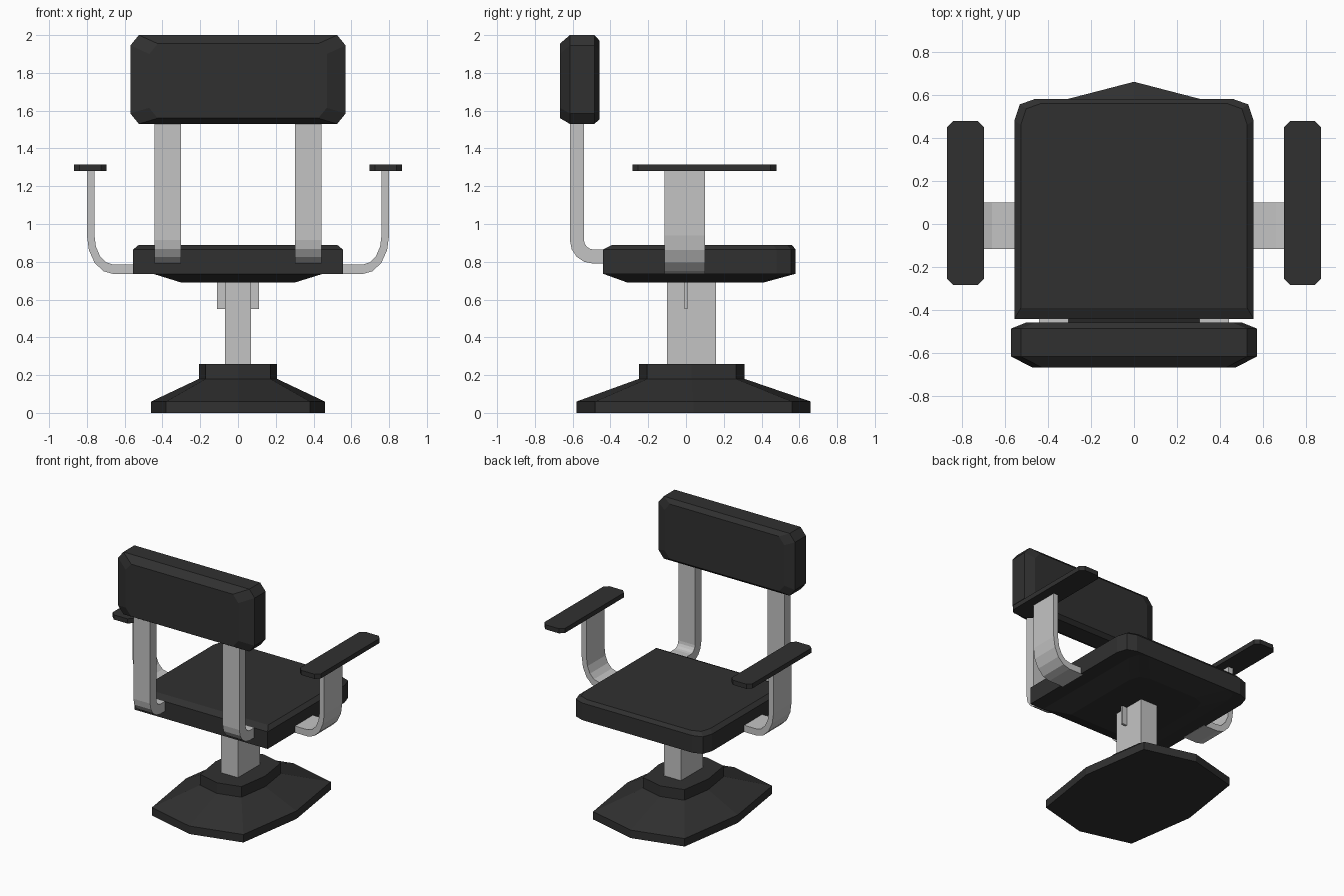
import bpy, bmesh
from math import sin, cos, pi

cube = bpy.data.objects.get("Cube")
if cube:
    bpy.data.objects.remove(cube, do_unlink=True)


def material(name, value):
    mat = bpy.data.materials.new(name)
    mat.use_nodes = True
    colour = (value, value, value, 1)
    mat.diffuse_color = colour
    mat.node_tree.nodes["Principled BSDF"].inputs["Base Color"].default_value = colour
    return mat


black = material("black padding", 0.03)
grey = material("grey metal", 0.55)


def loft(name, rings, mat):
    """Join equal-sized point rings with quads and cap both ends."""
    bm = bmesh.new()
    loops = [[bm.verts.new(p) for p in ring] for ring in rings]
    for low, high in zip(loops, loops[1:]):
        for i in range(len(low)):
            j = (i + 1) % len(low)
            bm.faces.new((low[i], low[j], high[j], high[i]))
    bm.faces.new(loops[0][::-1])
    bm.faces.new(loops[-1])
    bmesh.ops.recalc_face_normals(bm, faces=bm.faces)
    mesh = bpy.data.meshes.new(name)
    bm.to_mesh(mesh)
    bm.free()
    mesh.materials.append(mat)
    obj = bpy.data.objects.new(name, mesh)
    bpy.context.collection.objects.link(obj)
    return obj


def box(name, x0, x1, y0, y1, z0, z1, mat):
    rect = [(x0, y0), (x1, y0), (x1, y1), (x0, y1)]
    return loft(name, [[(x, y, z) for x, y in rect] for z in (z0, z1)], mat)


def chamfered(x0, x1, y0, y1, cx, cy):
    """Rectangle outline with its four corners cut."""
    return [(x0 + cx, y0), (x1 - cx, y0), (x1, y0 + cy), (x1, y1 - cy),
            (x1 - cx, y1), (x0 + cx, y1), (x0, y1 - cy), (x0, y0 + cy)]


def bent_strip(end, centre, top, outer, inner, side):
    """Side profile of a flat bar that bends from level to upright."""
    def edge(rx, rz):
        arc = [(centre[0] + side * rx * sin(a * pi / 8),
                centre[1] - rz * cos(a * pi / 8)) for a in range(5)]
        return [(end, centre[1] - rz)] + arc + [(arc[-1][0], top)]
    return edge(*outer) + edge(*inner)[::-1]


# Foot: stretched octagon with a sloping skirt and raised hub
half = [(0, 1), (0.83, 0.84), (1, 0), (0.83, -0.84)]
octagon = half + [(-x, -y) for x, y in half]
levels = [(0, 0.46, 0.62, 0.04), (0.06, 0.46, 0.62, 0.04),
          (0.18, 0.207, 0.28, 0.03), (0.26, 0.207, 0.28, 0.03)]
loft("foot", [[(x * w, y * d + c, z) for x, y in octagon]
              for z, w, d, c in levels], black)

# Column and the height lever through it
box("column", -0.07, 0.07, -0.10, 0.16, 0.25, 0.70, grey)
box("height_lever", -0.11, 0.11, -0.008, 0.008, 0.55, 0.70, grey)


# Seat cushion: square front corners, rounded rear corners
def seat_ring(z, w, y0, y1):
    right = [(w, y0), (w, y1 - 0.1), (w - 0.025, y1 - 0.025), (w - 0.095, y1)]
    return [(x, y, z) for x, y in right + [(-x, y) for x, y in right[::-1]]]


loft("seat", [seat_ring(0.69, 0.30, -0.31, 0.41),
              seat_ring(0.735, 0.445, -0.435, 0.575),
              seat_ring(0.736, 0.555, -0.44, 0.58),
              seat_ring(0.865, 0.555, -0.44, 0.58),
              seat_ring(0.89, 0.525, -0.39, 0.56)], black)

# Backrest cushion with bevelled front and rear
slices = [(-0.667, 0.47, 1.56, 1.955), (-0.615, 0.57, 1.53, 2.0),
          (-0.485, 0.57, 1.53, 2.0), (-0.457, 0.50, 1.555, 1.97)]
loft("backrest", [[(x, y, z) for x, z in chamfered(-w, w, z0, z1, 0.045, 0.055)]
                  for y, w, z0, z1 in slices], black)

# Mirrored supports and armrests
for side, label in ((1, "left"), (-1, "right")):
    arm = bent_strip(0.54, (0.66, 0.94), 1.285, (0.14, 0.205), (0.10, 0.155), 1)
    loft(label + "_arm_support", [[(side * x, y, z) for x, z in arm]
                                  for y in (-0.115, 0.10)], grey)

    back = bent_strip(-0.42, (-0.49, 0.915), 1.56, (0.125, 0.125), (0.05, 0.05), -1)
    loft(label + "_back_support", [[(side * x, y, z) for y, z in back]
                                   for x in (0.303, 0.442)], grey)

    pad = chamfered(0.695, 0.868, -0.283, 0.478, 0.03, 0.03)
    loft(label + "_armrest", [[(side * x, y, z) for x, y in pad]
                              for z in (1.28, 1.315)], black)
